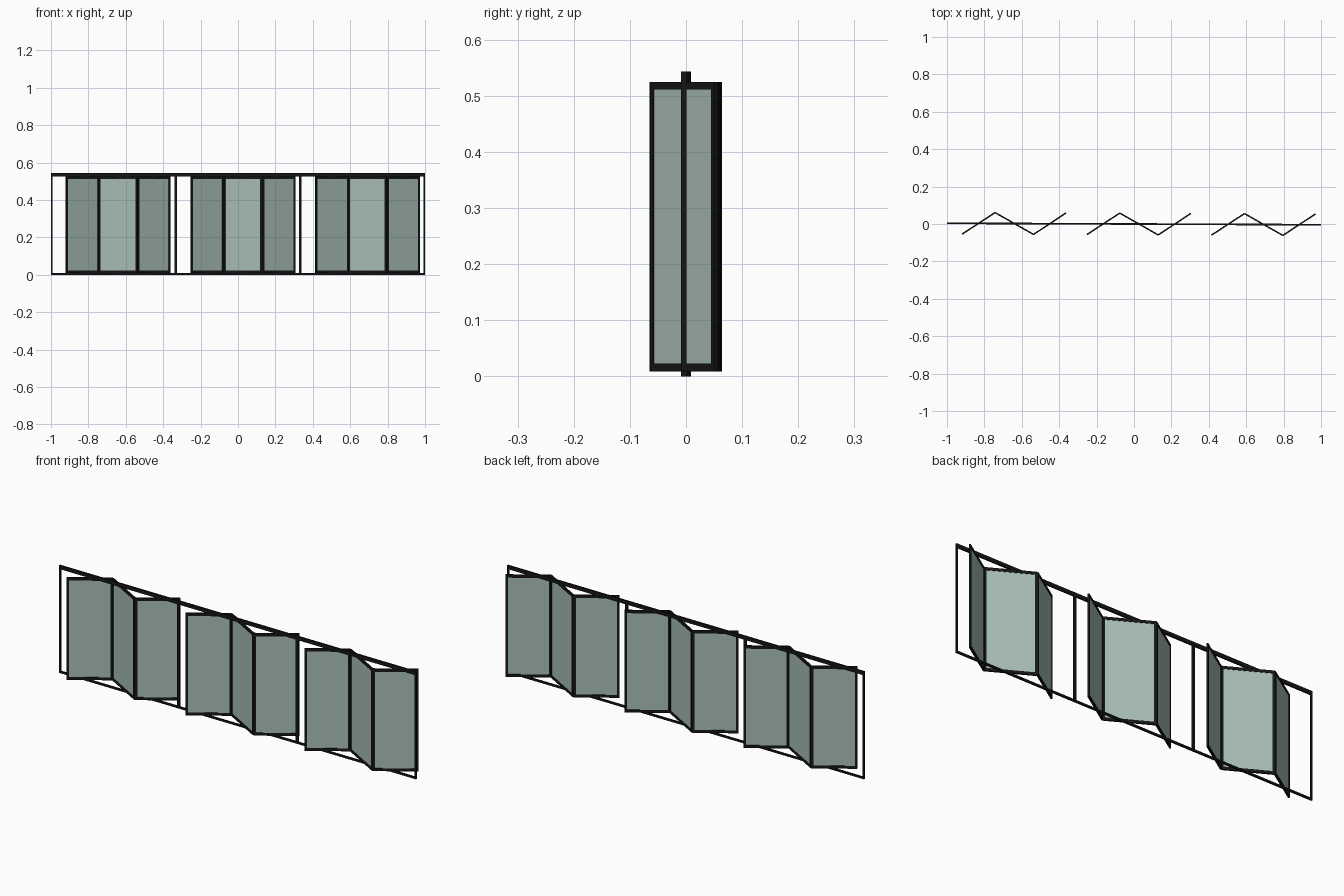
import bpy, math
from mathutils import Matrix, Vector

if "Cube" in bpy.data.objects:
    bpy.data.objects.remove(bpy.data.objects["Cube"])


def material(name, color):
    m = bpy.data.materials.new(name)
    m.diffuse_color = color
    m.use_nodes = True
    m.node_tree.nodes["Principled BSDF"].inputs["Base Color"].default_value = m.diffuse_color
    return m


BLACK = material("black_metal", (0.008, 0.008, 0.008, 1))
GLASS = material("green_glass", (0.40, 0.53, 0.47, 1))
TILT = Matrix.Rotation(-0.004, 4, 'Z')   # whole run is turned very slightly


def box(name, size, loc, mat, base=Matrix.Identity(4)):
    bpy.ops.mesh.primitive_cube_add(size=1)
    o = bpy.context.object
    o.name = name
    o.data.transform(Matrix.Diagonal((*size, 1)))
    o.matrix_world = TILT @ base @ Matrix.Translation(loc)
    o.data.materials.append(mat)
    return o


HEIGHT, DEPTH = 0.543, 0.009

# Fixed outer frame: head track, sill and posts
box("head_track", (2, DEPTH, 0.018), (0, 0, HEIGHT - 0.009), BLACK)
box("sill", (2, DEPTH, 0.009), (0, 0, 0.0045), BLACK)
for x, w in ((-0.996, 0.008), (-1 / 3, 0.013), (1 / 3, 0.013), (0.996, 0.008)):
    box("post", (w, DEPTH, HEIGHT - 0.02), (x, 0, HEIGHT / 2), BLACK)


def folding_panel(a, b):
    """Framed glass leaf between two plan points."""
    a, b = Vector((*a, 0)), Vector((*b, 0))
    d = b - a
    L = d.length
    base = Matrix.Translation((a + b) / 2) @ Matrix.Rotation(math.atan2(d.y, d.x), 4, 'Z')
    z0, z1, stile, rail, t = 0.009, 0.525, 0.011, 0.014, 0.008
    mid, h = (z0 + z1) / 2, z1 - z0
    for s in (-1, 1):
        box("panel_stile", (stile, t, h), (s * (L - stile) / 2, 0, mid), BLACK, base)
        box("panel_rail", (L - 2 * stile, t, rail), (0, 0, mid + s * (h - rail) / 2), BLACK, base)
    box("panel_glass", (L - 2 * stile, 0.004, h - 2 * rail), (0, 0, mid), GLASS, base)


# Three bays, each with a zigzag of three folding leaves
for bay in range(3):
    x0 = -1 + bay * 2 / 3
    plan = [(x0 + 0.081, -0.058), (x0 + 0.257, 0.058),
            (x0 + 0.463, -0.058), (x0 + 0.637, 0.058)]
    for p, q in zip(plan, plan[1:]):
        folding_panel(p, q)
